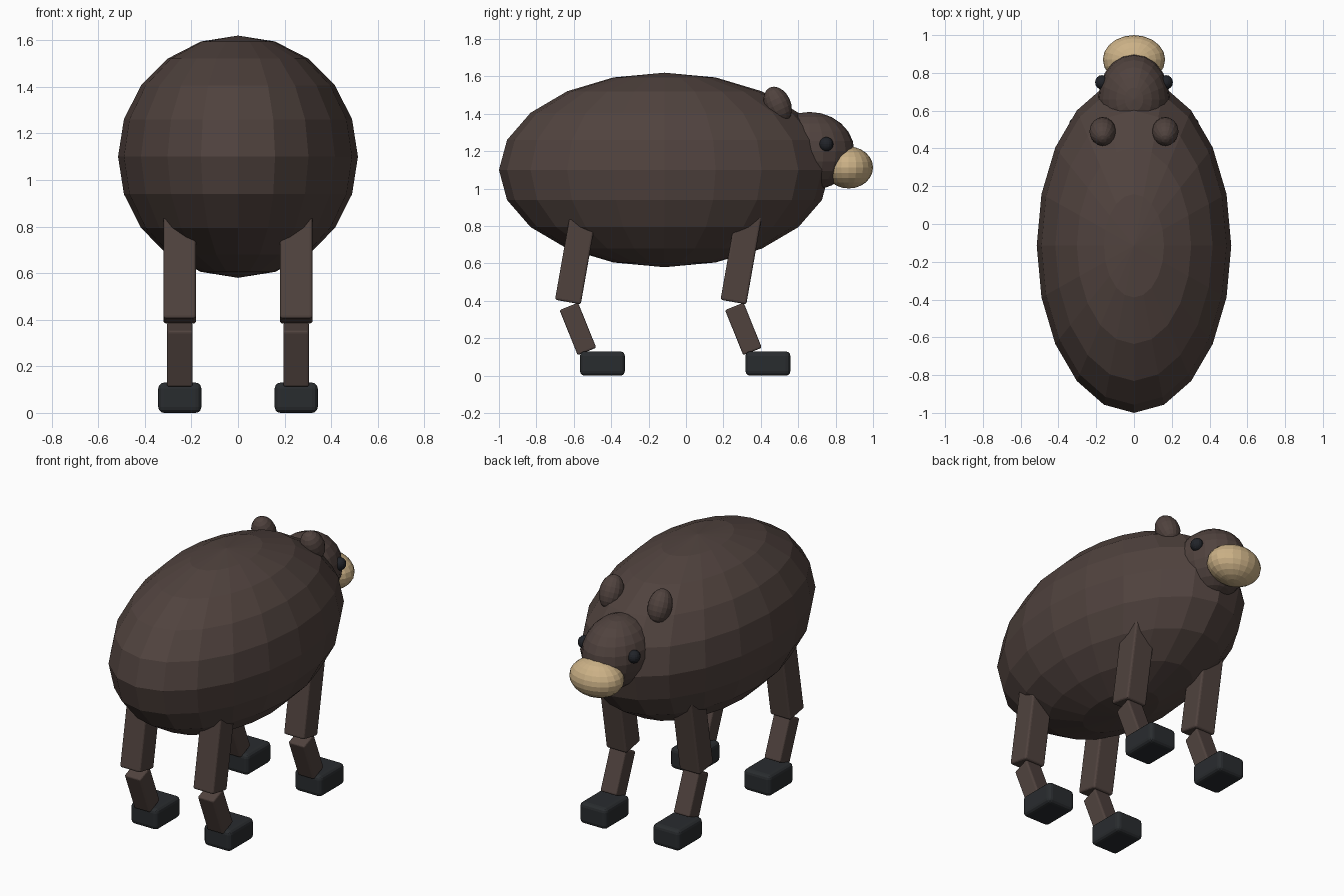
import bpy
from math import radians

if "Cube" in bpy.data.objects:
    bpy.data.objects.remove(bpy.data.objects["Cube"])


def material(name, rgb):
    m = bpy.data.materials.new(name)
    m.diffuse_color = (*rgb, 1)
    m.use_nodes = True
    m.node_tree.nodes["Principled BSDF"].inputs["Base Color"].default_value = m.diffuse_color
    return m


FUR = material("fur", (0.080, 0.055, 0.048))
TAN = material("tan", (0.60, 0.44, 0.24))
HOOF = material("dark_hoof", (0.022, 0.025, 0.028))
EYE = material("eye_black", (0.015, 0.017, 0.022))


def ellipsoid(name, loc, radii, mat, segments=20, rings=10, tilt=0):
    bpy.ops.mesh.primitive_uv_sphere_add(segments=segments, ring_count=rings, radius=1,
                                         location=loc, rotation=(radians(tilt), 0, 0))
    ob = bpy.context.object
    ob.name = name
    ob.scale = radii
    ob.data.materials.append(mat)
    return ob


def block(name, loc, size, mat, bevel, tilt=0):
    bpy.ops.mesh.primitive_cube_add(size=1, location=loc)
    ob = bpy.context.object
    ob.name = name
    ob.scale = size
    bpy.ops.object.transform_apply(location=False, rotation=False, scale=True)
    ob.rotation_euler.x = radians(tilt)
    ob.data.materials.append(mat)
    mod = ob.modifiers.new("soft_edges", "BEVEL")
    mod.width = bevel
    mod.segments = 3
    return ob


# Body, head and muzzle (head points along +y)
ellipsoid("body", (0, -0.115, 1.10), (0.515, 0.885, 0.52), FUR)
ellipsoid("head", (0, 0.66, 1.20), (0.19, 0.24, 0.21), FUR, 20, 12)
ellipsoid("muzzle", (0, 0.87, 1.113), (0.165, 0.13, 0.112), TAN, 20, 12)

for side, s in (("left", -1), ("right", 1)):
    # Eyes and backward-leaning ears
    ellipsoid(f"{side}_eye", (s * 0.17, 0.75, 1.238), (0.036, 0.038, 0.038), EYE, 16, 10)
    ellipsoid(f"{side}_ear", (s * 0.166, 0.49, 1.45), (0.07, 0.07, 0.10), FUR, 16, 10, 25)
    # Legs: upper segment, lower segment, foot
    for end, y in (("rear", 0), ("front", 0.885)):
        x = s * 0.25
        block(f"{end}_{side}_upper_leg", (x, y - 0.588, 0.64), (0.14, 0.14, 0.50), FUR, 0.012, -10)
        block(f"{end}_{side}_lower_leg", (x, y - 0.578, 0.25), (0.11, 0.107, 0.26), FUR, 0.01, 22)
        block(f"{end}_{side}_foot", (x, y - 0.447, 0.065), (0.185, 0.24, 0.13), HOOF, 0.025)
